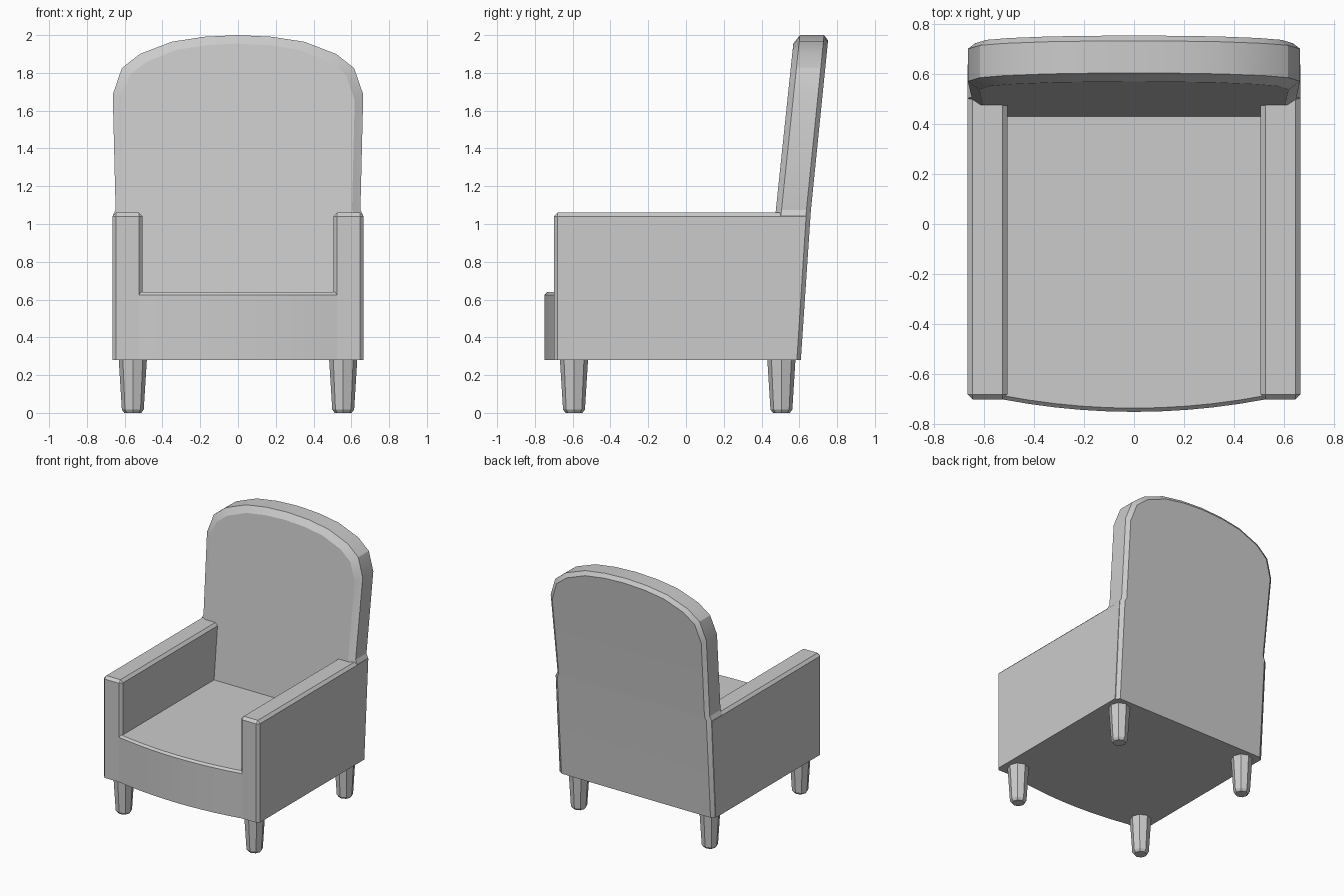
import bpy, bmesh, math

if "Cube" in bpy.data.objects:
    bpy.data.objects.remove(bpy.data.objects["Cube"])


def finish(bm, name):
    bmesh.ops.recalc_face_normals(bm, faces=bm.faces)
    mesh = bpy.data.meshes.new(name)
    bm.to_mesh(mesh)
    bm.free()
    ob = bpy.data.objects.new(name, mesh)
    bpy.context.collection.objects.link(ob)
    bpy.ops.object.select_all(action='DESELECT')
    ob.select_set(True)
    bpy.context.view_layer.objects.active = ob
    bpy.ops.object.shade_smooth_by_angle(angle=math.radians(25))
    return ob


def bridge(bm, a, b):
    # quads between two open vertex rows
    for i in range(len(a) - 1):
        bm.faces.new((a[i], a[i + 1], b[i + 1], b[i]))


BASE, ARM_TOP = 0.28, 1.06


# seat: block with a bowed front and a softened top front edge
def seat():
    bm = bmesh.new()
    w, n = 0.525, 10
    front = [(w * (2 * i / n - 1), -0.70 - 0.05 * (1 - (2 * i / n - 1) ** 2)) for i in range(n + 1)]
    ring = front + [(w, 0.5), (-w, 0.5)]
    low = bm.faces.new([bm.verts.new((x, y, BASE)) for x, y in ring])
    top = bmesh.ops.extrude_face_region(bm, geom=[low])['geom']
    for v in [g for g in top if isinstance(g, bmesh.types.BMVert)]:
        v.co.z = 0.64
    edges = [e for e in bm.edges if all(v.co.z > 0.6 and v.co.y < -0.6 for v in e.verts)]
    bmesh.ops.bevel(bm, geom=edges, offset=0.015, segments=1, affect='EDGES')
    if not any(f.normal.z < -0.9 for f in bm.faces):
        bm.normal_update()
    finish(bm, "seat")


# arm: box with sloping rear, bevelled along the top and front
def arm(side, name):
    bm = bmesh.new()
    profile = [(-0.70, BASE), (0.587, BASE), (0.637, ARM_TOP), (-0.70, ARM_TOP)]
    rows = [[bm.verts.new((side * x, y, z)) for y, z in profile] for x in (0.505, 0.665)]
    bm.faces.new(rows[0])
    bm.faces.new(rows[1])
    bridge(bm, rows[0] + rows[0][:1], rows[1] + rows[1][:1])
    bmesh.ops.recalc_face_normals(bm, faces=bm.faces)
    edges = [e for e in bm.edges
             if not all(v.co.z < 0.3 for v in e.verts) and not all(v.co.y > 0.5 for v in e.verts)]
    bmesh.ops.bevel(bm, geom=edges, offset=0.02, segments=1, affect='EDGES')
    finish(bm, name)


# backrest: arched, reclined slab with chamfered rims
def backrest():
    bm = bmesh.new()
    half = [(0.663, BASE), (0.663, 1.045), (0.648, 1.075), (0.663, 1.685), (0.615, 1.825),
            (0.52, 1.90), (0.35, 1.965), (0.18, 1.991)]

    def front(z):
        return 0.43 + 0.105 * (z - 0.64)

    def rear(z):
        return 0.608 + 0.067 * (z - BASE) if z < ARM_TOP else 0.66 + 0.101 * (z - ARM_TOP)

    def ring(inset, depth):
        out = []
        mirrored = half + [(0, 2.0)] + [(-x, z) for x, z in reversed(half)]
        for x, z in mirrored:
            z -= inset * max(0, z - ARM_TOP) / 0.94
            out.append(bm.verts.new((x * (1 - inset / 0.66), depth(z), z)))
        return out

    rings = [ring(0.045, front), ring(0.0, lambda z: front(z) + 0.03),
             ring(0.0, lambda z: rear(z) - 0.024), ring(0.028, rear)]
    for a, b in zip(rings, rings[1:]):
        bridge(bm, a + a[:1], b + b[:1])
    for r in (rings[0], rings[-1]):
        k = len(half)
        bridge(bm, r[:k], r[::-1][:k])
        bm.faces.new((r[k - 1], r[k], r[k + 1]))
    finish(bm, "backrest")


# leg: tapered octagonal foot with a chamfered tip
def leg(x, y, name):
    bm = bmesh.new()
    rings = []
    for r, z in ((0.045, 0.0), (0.058, 0.018), (0.075, BASE + 0.01)):
        rings.append([bm.verts.new((x + r * math.cos(i * math.pi / 4),
                                    y + r * math.sin(i * math.pi / 4), z)) for i in range(8)])
    for a, b in zip(rings, rings[1:]):
        bridge(bm, a + a[:1], b + b[:1])
    bm.faces.new(rings[0])
    bm.faces.new(rings[-1])
    finish(bm, name)


seat()
backrest()
for s, label in ((-1, "left"), (1, "right")):
    arm(s, label + "_arm")
    leg(s * 0.557, -0.593, label + "_front_leg")
    leg(s * 0.557, 0.505, label + "_rear_leg")
